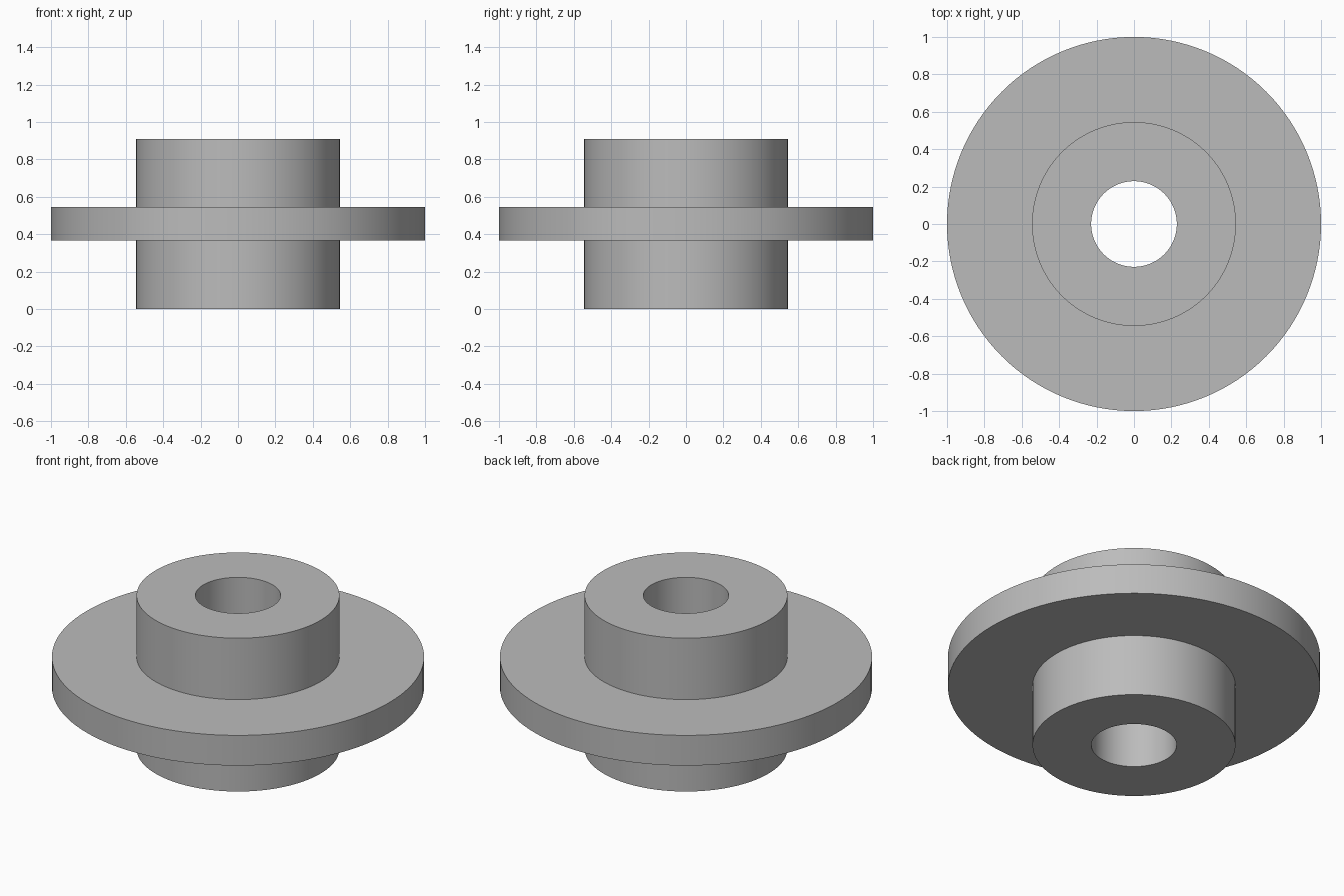
import bpy
import bmesh
from math import cos, sin, pi

SEGMENTS = 128
HUB_R, HUB_H = 0.545, 0.909
BORE_R = 0.229
FLANGE_R, FLANGE_LOW, FLANGE_HIGH = 1.0, 0.366, 0.545

cube = bpy.data.objects.get("Cube")
if cube:
    bpy.data.objects.remove(cube, do_unlink=True)

# Plain grey finish
grey = bpy.data.materials.new("plain_grey")
grey.use_nodes = True
colour = (0.5, 0.5, 0.5, 1)
grey.diffuse_color = colour
grey.node_tree.nodes["Principled BSDF"].inputs["Base Color"].default_value = colour


def lathe(name, profile):
    """Revolve a closed (radius, height) profile around the z axis."""
    bm = bmesh.new()
    rings = []
    for i in range(SEGMENTS):
        a = 2 * pi * i / SEGMENTS
        rings.append([bm.verts.new((r * cos(a), r * sin(a), z)) for r, z in profile])
    for i, ring in enumerate(rings):
        after = rings[(i + 1) % SEGMENTS]
        for j in range(len(profile)):
            k = (j + 1) % len(profile)
            bm.faces.new((ring[j], after[j], after[k], ring[k]))
    bmesh.ops.recalc_face_normals(bm, faces=bm.faces)
    mesh = bpy.data.meshes.new(name)
    bm.to_mesh(mesh)
    bm.free()
    mesh.materials.append(grey)
    obj = bpy.data.objects.new(name, mesh)
    bpy.context.collection.objects.link(obj)
    bpy.ops.object.select_all(action="DESELECT")
    obj.select_set(True)
    bpy.context.view_layer.objects.active = obj
    bpy.ops.object.shade_smooth_by_angle()
    return obj


# Bored hub and its wide flange, as one solid
lathe("flanged_hub", [
    (BORE_R, 0), (HUB_R, 0),
    (HUB_R, FLANGE_LOW), (FLANGE_R, FLANGE_LOW),
    (FLANGE_R, FLANGE_HIGH), (HUB_R, FLANGE_HIGH),
    (HUB_R, HUB_H), (BORE_R, HUB_H),
])
